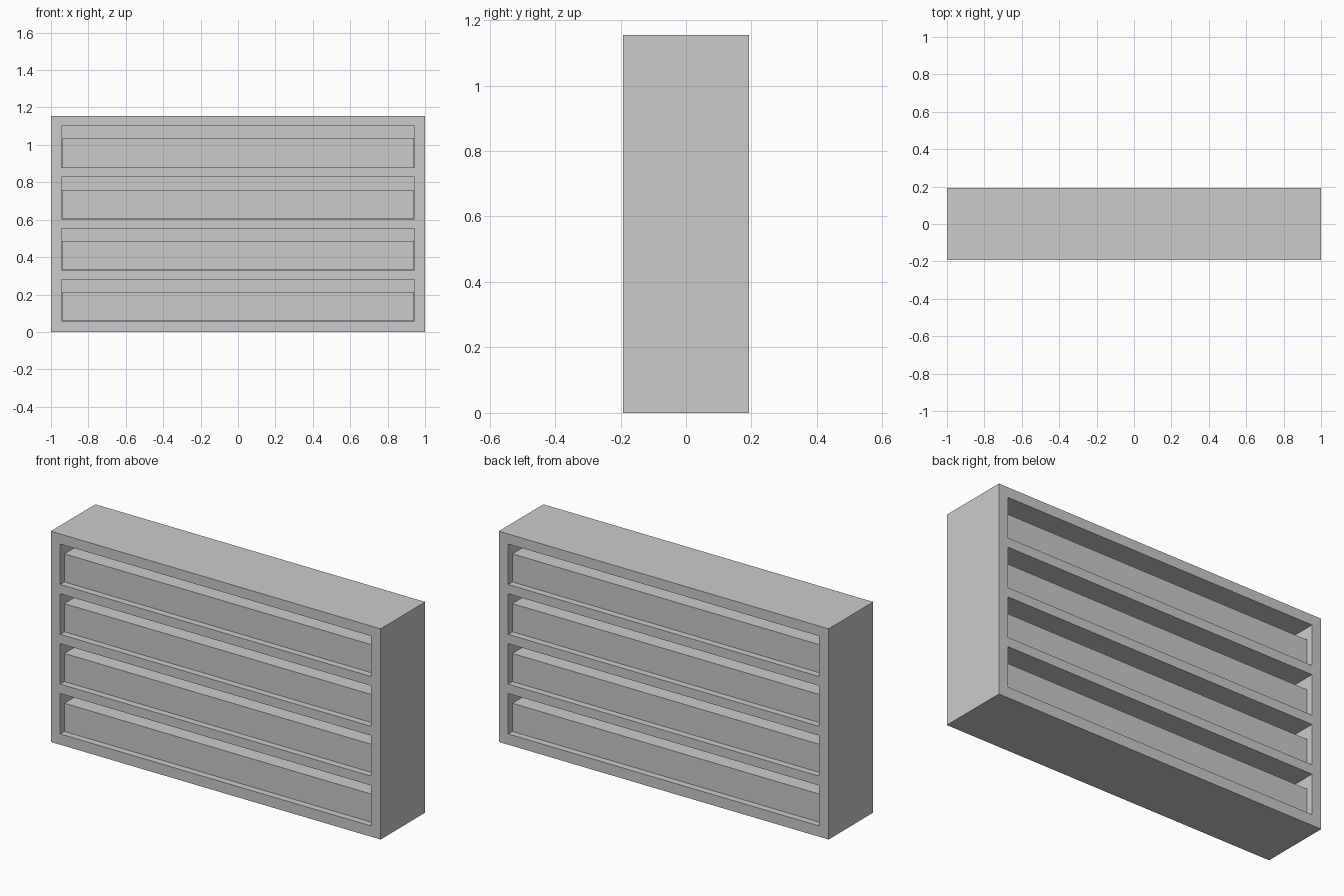
import bpy, bmesh
from mathutils import Matrix, Vector

if "Cube" in bpy.data.objects:
    bpy.data.objects.remove(bpy.data.objects["Cube"])

W, D, H = 1.0, 0.193, 1.155      # half width, half depth, height
IN_W = 0.943                     # half width of the openings
PANEL = 0.015                    # half thickness of the centre panel
FRONT = 0.158                    # contents sit back from the frame face
BOTTOM, PITCH, OPEN_H, ROW_H = 0.059, 0.273, 0.222, 0.155


def make_boxes(name, boxes):
    """One object from (min corner, max corner) pairs."""
    bm = bmesh.new()
    for lo, hi in boxes:
        lo, hi = Vector(lo), Vector(hi)
        m = Matrix.Translation((lo + hi) / 2) @ Matrix.Diagonal((*(hi - lo), 1))
        bmesh.ops.create_cube(bm, size=1, matrix=m)
    mesh = bpy.data.meshes.new(name)
    bm.to_mesh(mesh)
    bm.free()
    ob = bpy.data.objects.new(name, mesh)
    bpy.context.collection.objects.link(ob)
    return ob


def two_sided(y0, y1):
    return [(-y1, -y0), (y0, y1)]


levels = [BOTTOM + PITCH * i for i in range(4)]

# Double-sided shelf case: solid block with four pockets cut in each face
case = make_boxes("shelf_case", [((-W, -D, 0), (W, D, H))])
cutter = make_boxes("pocket_cutter", [
    ((-IN_W, a, z), (IN_W, b, z + OPEN_H))
    for z in levels for a, b in two_sided(PANEL, D + 0.1)])
cutter.hide_render = True
cutter.hide_viewport = True
mod = case.modifiers.new("pockets", 'BOOLEAN')
mod.operation = 'DIFFERENCE'
mod.solver = 'EXACT'
mod.object = cutter

# Rows of contents standing on every shelf, front and back
for i, z in enumerate(levels):
    for side, (a, b) in zip(("front", "back"), two_sided(PANEL + 0.001, FRONT)):
        make_boxes(f"shelf_row_{side}_{i + 1}", [
            ((-IN_W + 0.001, a, z + 0.001), (IN_W - 0.001, b, z + ROW_H))])
